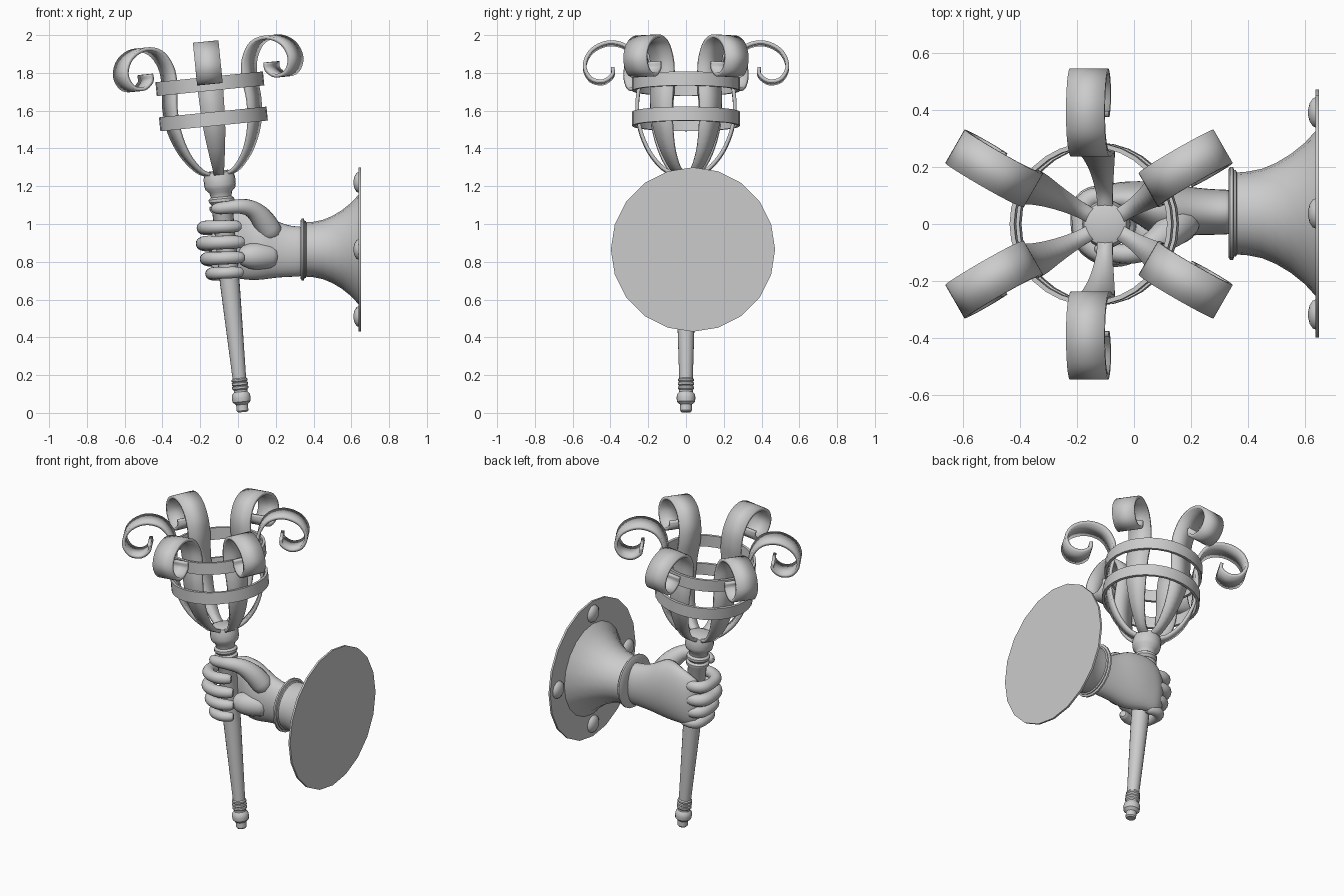
import bpy, bmesh, math
from mathutils import Matrix, Vector

if "Cube" in bpy.data.objects:
    bpy.data.objects.remove(bpy.data.objects["Cube"])

TILT = Matrix.Translation((0.025, 0, 0.004)) @ Matrix.Rotation(-math.atan(0.1), 4, 'Y')
PLATE = Matrix.Translation((0, 0.037, 0.865)) @ Matrix.Rotation(math.pi / 2, 4, 'Y')


def finish(bm, name, matrix=None, subsurf=0, thick=0, angle=35):
    if matrix:
        bm.transform(matrix)
    bmesh.ops.recalc_face_normals(bm, faces=bm.faces)
    me = bpy.data.meshes.new(name)
    bm.to_mesh(me)
    bm.free()
    ob = bpy.data.objects.new(name, me)
    bpy.context.collection.objects.link(ob)
    if thick:
        m = ob.modifiers.new("thickness", 'SOLIDIFY')
        m.thickness, m.offset = thick, 0
    if subsurf:
        m = ob.modifiers.new("smooth", 'SUBSURF')
        m.levels = m.render_levels = subsurf
    bpy.ops.object.select_all(action='DESELECT')
    ob.select_set(True)
    bpy.context.view_layer.objects.active = ob
    bpy.ops.object.shade_smooth_by_angle(angle=math.radians(angle))
    return ob


def bridge(bm, rings, caps=True):
    n = len(rings[0])
    for a, b in zip(rings, rings[1:]):
        for i in range(n):
            j = (i + 1) % n
            bm.faces.new((a[i], a[j], b[j], b[i]))
    if caps:
        bm.faces.new(rings[0])
        bm.faces.new(rings[-1])


def lathe(name, profile, n, matrix, closed=False):
    """Spin (radius, height) points round the local z axis."""
    bm = bmesh.new()
    rings = [[bm.verts.new((r * math.cos(2 * math.pi * i / n), r * math.sin(2 * math.pi * i / n), h))
              for i in range(n)] for r, h in profile]
    if closed:
        rings.append(rings[0])
    bridge(bm, rings, not closed)
    return finish(bm, name, matrix)


def spline(pts, steps):
    """Catmull-Rom through tuples of any size."""
    pts = [Vector(p) for p in pts]
    pts = [2 * pts[0] - pts[1]] + pts + [2 * pts[-1] - pts[-2]]
    out = []
    for a, b, c, d in zip(pts, pts[1:], pts[2:], pts[3:]):
        for k in range(steps):
            t = k / steps
            out.append(0.5 * (2 * b + (c - a) * t + (2 * a - 5 * b + 4 * c - d) * t * t
                              + (3 * b - a - 3 * c + d) * t ** 3))
    return out + [pts[-2]]


def digit(name, pts, n=8):
    """Horizontal tube: points are (x, y, z, radius)."""
    bm = bmesh.new()
    path = spline(pts, 2)
    rings = []
    for i, p in enumerate(path):
        q = path[min(i + 1, len(path) - 1)] - path[max(i - 1, 0)]
        t = Vector(q[:3]).normalized()
        side = t.cross(Vector((0, 0, 1))).normalized()
        up = side.cross(t)
        rings.append([bm.verts.new(Vector(p[:3]) + p[3] * (side * math.cos(a) + up * math.sin(a)))
                      for a in (2 * math.pi * k / n for k in range(n))])
    bridge(bm, rings)
    return finish(bm, name, subsurf=1, angle=70)


# Torch handle with turned rings
lathe("torch_handle", [
    (.024, 0), (.031, .008), (.031, .04), (.047, .055), (.05, .075), (.047, .095), (.036, .108),
    (.036, .118), (.043, .125), (.043, .136), (.037, .14), (.043, .145), (.043, .156), (.037, .16),
    (.042, .166), (.042, .174), (.036, .18), (.052, .68), (.055, 1.06), (.068, 1.08), (.068, 1.095),
    (.055, 1.105), (.068, 1.12), (.068, 1.135), (.055, 1.145), (.06, 1.17), (.08, 1.19),
    (.084, 1.21), (.084, 1.245), (.075, 1.275), (.05, 1.285)], 20, TILT)

# Two hoops round the basket
for name, h in (("lower_hoop", 1.56), ("upper_hoop", 1.747)):
    lathe(name, [(.286, h - .037), (.286, h + .037), (.27, h + .037), (.27, h - .037)], 32, TILT, True)

# Six scrolled basket straps: (radius, height, half width)
scroll = spline([(.05, 1.262, .026), (.12, 1.295, .03), (.195, 1.385, .043), (.245, 1.51, .058),
                 (.258, 1.64, .065), (.246, 1.76, .068), (.258, 1.86, .068), (.315, 1.94, .068),
                 (.41, 1.962, .068), (.5, 1.92, .068), (.537, 1.84, .068), (.505, 1.77, .068),
                 (.44, 1.755, .068), (.39, 1.79, .068), (.388, 1.83, .068)], 4)
for k in range(6):
    bm = bmesh.new()
    rows = [(bm.verts.new((r, -w, h)), bm.verts.new((r, w, h))) for r, h, w in scroll]
    for a, b in zip(rows, rows[1:]):
        bm.faces.new((a[0], a[1], b[1], b[0]))
    turn = Matrix.Rotation(math.radians(30 + 60 * k), 4, 'Z')
    finish(bm, f"basket_strap_{k + 1}", TILT @ turn, thick=.019)

# Wall plate with flared neck and collar
lathe("wall_plate", [
    (.09, .332), (.155, .332), (.164, .338), (.164, .348), (.152, .352), (.152, .358), (.144, .362),
    (.147, .40), (.157, .45), (.178, .50), (.208, .55), (.248, .60), (.29, .638), (.435, .638),
    (.435, .65)], 20, PLATE)

# Domed rivets
for k in range(4):
    a = k * math.pi / 2
    at = Matrix.Translation((.355 * math.cos(a), .355 * math.sin(a), .64))
    lathe(f"rivet_{k + 1}", [(.055, 0), (.05, -.012), (.033, -.023), (.012, -.028)], 14, PLATE @ at)

# Wrist and back of hand: (x, y, z, half depth, half height)
bm = bmesh.new()
rings = []
for x, y, z, ry, rz in spline([(.36, .042, .855, .08, .135), (.28, .042, .855, .082, .138),
                               (.2, .045, .867, .087, .155), (.12, .045, .885, .1, .185),
                               (.05, .062, .89, .09, .19), (-.02, .085, .89, .066, .18),
                               (-.09, .085, .875, .056, .165), (-.145, .07, .87, .03, .13)], 2):
    ring = []
    for i in range(16):
        a = 2 * math.pi * i / 16
        ring.append(bm.verts.new((x, y + ry * math.cos(a), z + rz * math.sin(a))))
    rings.append(ring)
bridge(bm, rings)
finish(bm, "hand", subsurf=1, angle=70)

# Four fingers wrapped round the handle: (name, height, size)
for name, z, s in (("index_finger", .985, 1.0), ("middle_finger", .902, 1.1),
                   ("ring_finger", .82, 1.0), ("little_finger", .742, .84)):
    ax = .025 - .1 * z
    wrap = [(.03, .08, .036), (-.06, .098, .038), (-.105, .065, .041), (-.112, 0, .036),
            (-.095, -.065, .041), (-.035, -.108, .037), (.03, -.106, .038), (.09, -.08, .03)]
    digit(name, [(ax + x * s, y * (.5 + .5 * s), z - .012 + .016 * i / 7, r * (.4 + .6 * s))
                 for i, (x, y, r) in enumerate(wrap)])

# Thumb crossing the handle above the fingers, with its fleshy base
digit("thumb", [(.19, .02, .93, .07), (.135, -.02, 1.02, .068), (.075, -.066, 1.08, .052),
                (.01, -.1, 1.094, .043), (-.05, -.104, 1.088, .037), (-.1, -.092, 1.083, .036),
                (-.135, -.07, 1.08, .022)])
digit("palm_heel", [(.2, .02, .83, .07), (.13, -.01, .83, .08), (.06, -.03, .83, .075),
                    (0, -.03, .83, .045)])
